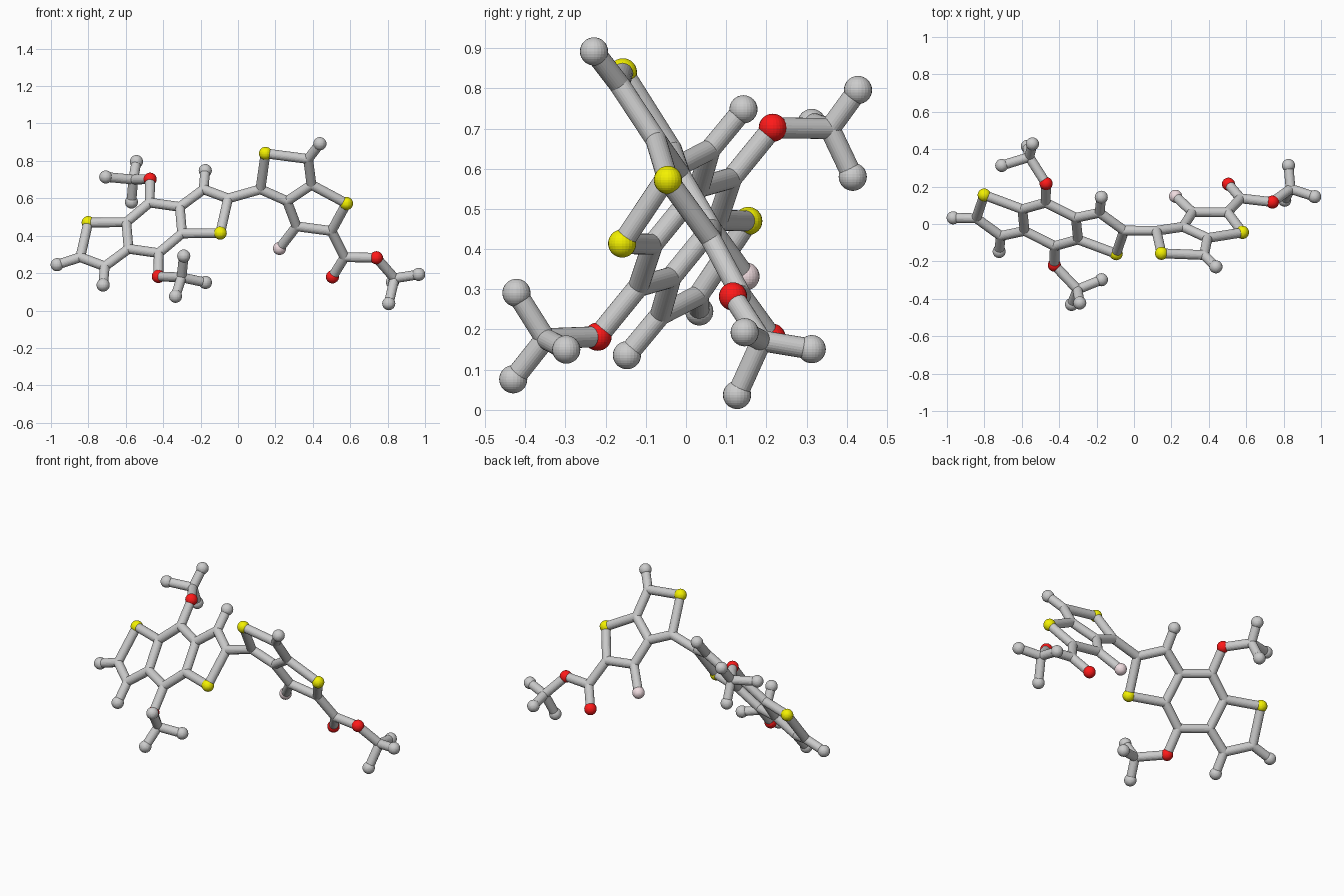
import bpy, bmesh
from mathutils import Vector

if "Cube" in bpy.data.objects:
    bpy.data.objects.remove(bpy.data.objects["Cube"])

BALL, STICK, SIDES = 0.035, 0.026, 24


def material(name, rgb):
    m = bpy.data.materials.new(name)
    m.diffuse_color = (*rgb, 1)
    m.use_nodes = True
    m.node_tree.nodes["Principled BSDF"].inputs["Base Color"].default_value = m.diffuse_color
    return m


RED = material("red", (1.0, 0.01, 0.01))
YELLOW = material("yellow", (0.9, 0.88, 0.0))
PINK = material("pale_pink", (0.88, 0.72, 0.75))


def finish(bm, name, mat=None):
    mesh = bpy.data.meshes.new(name)
    bm.to_mesh(mesh)
    bm.free()
    if mat:
        mesh.materials.append(mat)
    ob = bpy.data.objects.new(name, mesh)
    bpy.context.collection.objects.link(ob)


def balls(name, points, radius=BALL, mat=None):
    bm = bmesh.new()
    for p in points:
        r = bmesh.ops.create_uvsphere(bm, u_segments=SIDES, v_segments=16, radius=radius)
        bmesh.ops.translate(bm, verts=r["verts"], vec=p)
    finish(bm, name, mat)


def sticks(name, pairs):
    bm = bmesh.new()
    for a, b in pairs:
        d = b - a
        r = bmesh.ops.create_cone(bm, cap_ends=True, segments=SIDES,
                                  radius1=STICK, radius2=STICK, depth=d.length)
        m = d.to_track_quat("Z", "Y").to_matrix().to_4x4()
        m.translation = (a + b) / 2
        bmesh.ops.transform(bm, matrix=m, verts=r["verts"])
    finish(bm, name)


P = {}

# three-ring core: half of it as offsets, the other half by point inversion
centre = Vector((-0.448, -0.002, 0.442))
half = {
    "s": (-0.353, 0.157, 0.028), "c2": (-0.395, 0.033, -0.157),
    "c3": (-0.264, -0.062, -0.206), "h3": (-0.273, -0.145, -0.306),
    "c3a": (-0.137, -0.035, -0.112), "c7a": (-0.149, 0.081, 0.030),
    "c8": (-0.024, 0.116, 0.135), "o": (-0.022, 0.218, 0.260),
}
for k, v in half.items():
    P["a_" + k] = centre + Vector(v)
    P["b_" + k] = centre - Vector(v)

# end ball, side branches, two-ring end and its ester tail
rest = {
    "a_h2": (-0.967, 0.033, 0.245),
    "a_m": (-0.56, 0.358, 0.70), "a_m1": (-0.543, 0.428, 0.796),
    "a_m2": (-0.707, 0.313, 0.714), "a_m3": (-0.57, 0.415, 0.58),
    "b_m": (-0.302, -0.35, 0.177), "b_m1": (-0.29, -0.422, 0.291),
    "b_m2": (-0.174, -0.298, 0.15), "b_m3": (-0.334, -0.43, 0.076),
    "t4": (0.12, -0.036, 0.648), "t_s1": (0.147, -0.157, 0.84),
    "t6": (0.375, -0.166, 0.81), "t_h": (0.438, -0.229, 0.892),
    "t6a": (0.393, -0.075, 0.672), "t3a": (0.262, -0.015, 0.585),
    "t_s2": (0.58, -0.045, 0.572), "t2": (0.50, 0.062, 0.425),
    "t3": (0.313, 0.063, 0.45), "f": (0.222, 0.148, 0.332),
    "e": (0.57, 0.137, 0.285), "e_o1": (0.505, 0.213, 0.18),
    "e_o2": (0.74, 0.117, 0.282),
    "e_m": (0.837, 0.188, 0.172), "e_m1": (0.966, 0.146, 0.193),
    "e_m2": (0.806, 0.127, 0.037), "e_m3": (0.826, 0.313, 0.151),
}
P.update({k: Vector(v) for k, v in rest.items()})


def chain(*names):
    return list(zip(names, names[1:]))


half_bonds = chain("s", "c2", "c3", "c3a", "c7a", "s") + chain("c7a", "c8", "o", "m") + [("c3", "h3")]
half_bonds += [("m", "m%d" % i) for i in (1, 2, 3)]
core = [(s + a, s + b) for s in ("a_", "b_") for a, b in half_bonds]
core += [("a_c8", "b_c3a"), ("b_c8", "a_c3a"), ("a_c2", "a_h2")]
end = chain("b_c2", "t4", "t_s1", "t6", "t6a", "t3a", "t4") + chain("t6a", "t_s2", "t2", "t3", "t3a")
end += [("t6", "t_h"), ("t3", "f")]
tail = chain("t2", "e", "e_o2", "e_m") + [("e", "e_o1")] + [("e_m", "e_m%d" % i) for i in (1, 2, 3)]

# sticks
for name, bonds in (("core_sticks", core), ("end_ring_sticks", end), ("tail_sticks", tail)):
    sticks(name, [(P[a], P[b]) for a, b in bonds])

# coloured balls
groups = {
    "red_balls": (["a_o", "b_o", "e_o1", "e_o2"], RED),
    "yellow_balls": (["a_s", "b_s", "t_s1", "t_s2"], YELLOW),
    "pink_ball": (["f"], PINK),
}
coloured = set()
for name, (keys, mat) in groups.items():
    balls(name, [P[k] for k in keys], BALL, mat)
    coloured.update(keys)

# grey tips, and joints of stick thickness
uses = [k for pair in core + end + tail for k in pair]
tips = [k for k in P if uses.count(k) == 1 and k not in coloured]
balls("tip_balls", [P[k] for k in tips])
balls("stick_joints", [P[k] for k in P if uses.count(k) > 1 and k not in coloured], STICK)
